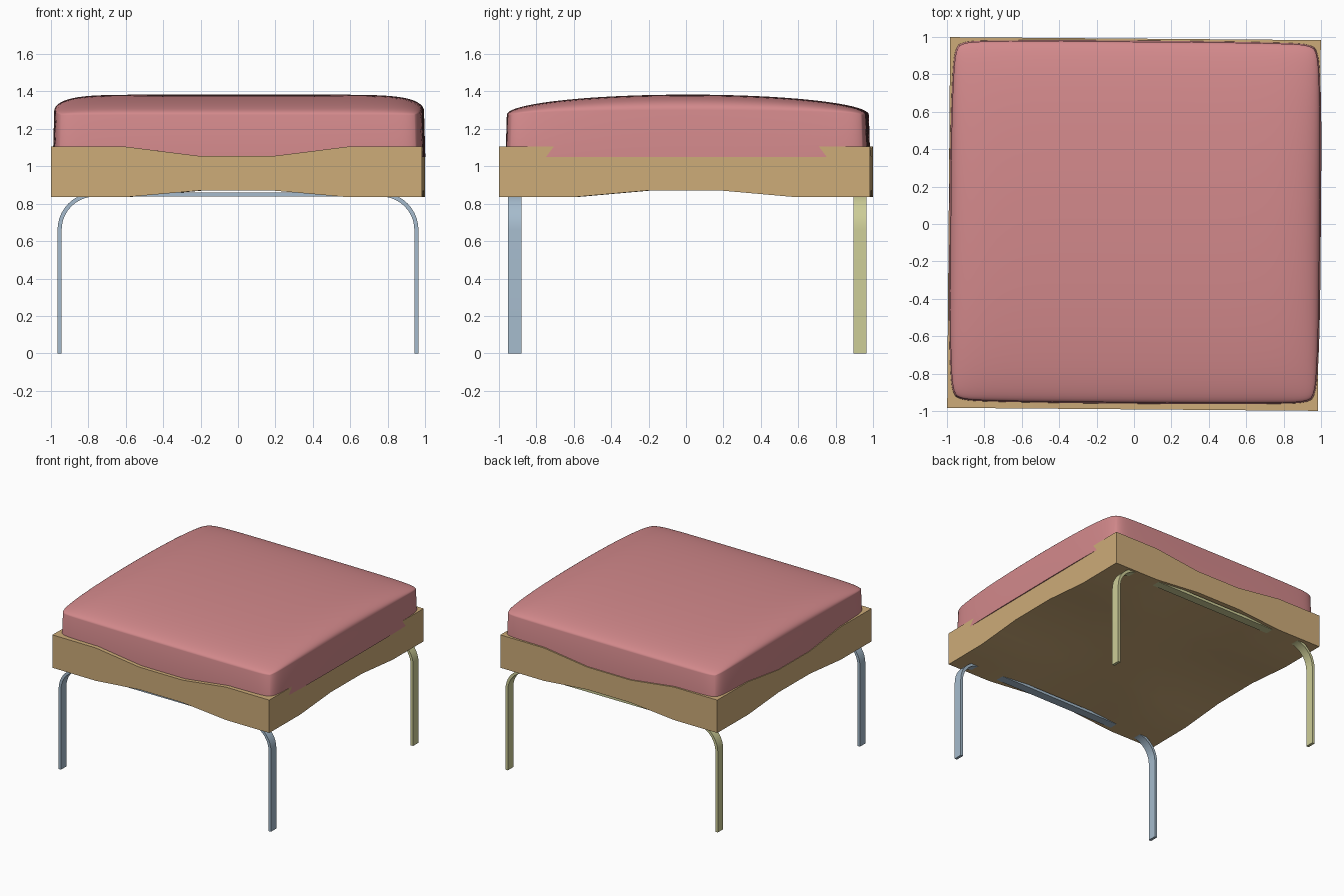
import bpy
import bmesh
from math import sin, cos, pi, radians

if "Cube" in bpy.data.objects:
    bpy.data.objects.remove(bpy.data.objects["Cube"], do_unlink=True)


def material(name, r, g, b):
    m = bpy.data.materials.new(name)
    m.use_nodes = True
    m.diffuse_color = (r, g, b, 1)
    m.node_tree.nodes["Principled BSDF"].inputs["Base Color"].default_value = (r, g, b, 1)
    return m


PINK = material("rose fabric", 0.65, 0.25, 0.26)
WOOD = material("light wood", 0.61, 0.41, 0.19)
BLUE = material("pale blue metal", 0.38, 0.50, 0.61)
YELLOW = material("pale yellow metal", 0.61, 0.61, 0.31)


def finish(name, bm, mat, angle):
    bmesh.ops.recalc_face_normals(bm, faces=bm.faces)
    mesh = bpy.data.meshes.new(name)
    bm.to_mesh(mesh)
    bm.free()
    mesh.materials.append(mat)
    ob = bpy.data.objects.new(name, mesh)
    bpy.context.collection.objects.link(ob)
    bpy.ops.object.select_all(action='DESELECT')
    ob.select_set(True)
    bpy.context.view_layer.objects.active = ob
    bpy.ops.object.shade_smooth_by_angle(angle=radians(angle))
    return ob


def slab(name, segments, lower, upper, mat, angle):
    """Closed block whose lower and upper sheets are shaped by functions of u, v."""
    bm = bmesh.new()
    bmesh.ops.create_grid(bm, x_segments=segments, y_segments=segments, size=1)
    old = list(bm.verts)
    ext = bmesh.ops.extrude_face_region(bm, geom=bm.faces[:])
    new = [g for g in ext["geom"] if isinstance(g, bmesh.types.BMVert)]
    for verts, shape in ((old, lower), (new, upper)):
        for vert in verts:
            vert.co = shape(vert.co.x, vert.co.y)
    ob = finish(name, bm, mat, angle)
    ob.rotation_euler.z = -0.008
    return ob


# Wooden frame, waisted in the middle of each side
HALF = 0.991


def waist(u, v):
    return max(min(1, max(0, (0.6 - abs(t)) / 0.4)) for t in (u, v))


slab("wooden_frame", 10,
     lambda u, v: (u * HALF, v * HALF, 0.835 + 0.035 * waist(u, v)),
     lambda u, v: (u * HALF, v * HALF, 1.105 - 0.05 * waist(u, v)),
     WOOD, 20)


# Cushion with upright sides and a domed top
def outline(u, v, scale):
    x = 0.993 * u * (1 - 0.02 * v ** 4 - 0.02 * abs(v) ** 30)
    y = 0.971 * v * (1 - 0.01 * u ** 4 - 0.02 * abs(u) ** 30)
    return x * scale + 0.006, y * scale + 0.01


def cushion_bottom(u, v):
    u, v = sin(u * pi / 2), sin(v * pi / 2)
    return (*outline(u, v, 1), 1.05)


def cushion_top(u, v):
    u, v = sin(u * pi / 2), sin(v * pi / 2)
    across = max(0, 1 - abs(u) ** 9) ** 0.5
    along = max(0, 1 - v * v) ** 0.5
    return (*outline(u, v, 0.993), 1.275 + 0.108 * along * (0.23 + 0.77 * across))


slab("cushion", 48, cushion_bottom, cushion_top, PINK, 35)


# Bent flat-bar leg hoops, front and back
def hoop(name, y0, y1, mat, outer=0.965, top=0.86, radius=0.2, thick=0.022):
    arc = [i * pi / 2 / 10 for i in range(11)]
    right = [(outer, 0, 1, 0)]
    right += [(outer - radius + radius * cos(a), top - radius + radius * sin(a),
               cos(a), sin(a)) for a in arc]
    path = right + [(-x, z, -nx, nz) for x, z, nx, nz in reversed(right)]
    bm = bmesh.new()
    rings = []
    for x, z, nx, nz in path:
        xi, zi = x - nx * thick, z - nz * thick
        rings.append([bm.verts.new(c) for c in
                      ((x, y0, z), (x, y1, z), (xi, y1, zi), (xi, y0, zi))])
    for a, b in zip(rings, rings[1:]):
        for i in range(4):
            j = (i + 1) % 4
            bm.faces.new((a[i], a[j], b[j], b[i]))
    bm.faces.new(rings[0])
    bm.faces.new(rings[-1])
    finish(name, bm, mat, 30)


hoop("front_legs", -0.95, -0.88, BLUE)
hoop("back_legs", 0.895, 0.965, YELLOW)
